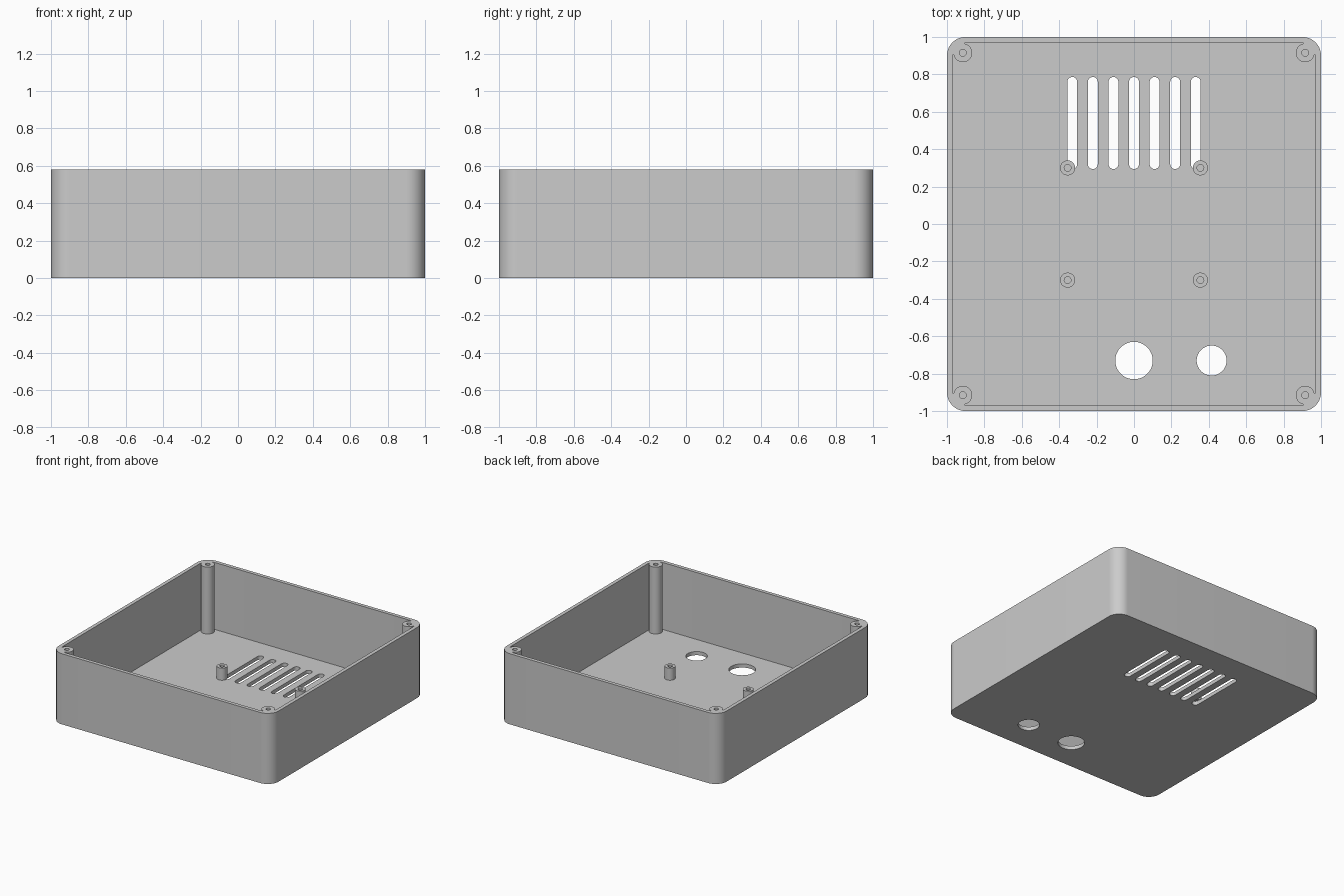
import bpy, bmesh, math

if "Cube" in bpy.data.objects:
    bpy.data.objects.remove(bpy.data.objects["Cube"], do_unlink=True)

HEIGHT, FLOOR, WALL = 0.58, 0.03, 0.03

grey = bpy.data.materials.new("plain grey")
grey.use_nodes = True
colour = (0.6, 0.6, 0.6, 1)
grey.diffuse_color = colour
grey.node_tree.nodes["Principled BSDF"].inputs["Base Color"].default_value = colour


def rounded(cx, cy, half_x, half_y, radius, steps=16):
    """Counter-clockwise outline of a rounded rectangle, slot or circle."""
    points = []
    for quarter, (sx, sy) in enumerate([(1, 1), (-1, 1), (-1, -1), (1, -1)]):
        for i in range(steps + 1):
            a = math.pi / 2 * (quarter + i / steps)
            points.append((cx + sx * (half_x - radius) + radius * math.cos(a),
                           cy + sy * (half_y - radius) + radius * math.sin(a)))
    return points


def circle(cx, cy, radius):
    return rounded(cx, cy, radius, radius, radius)


def prisms(name, shapes):
    """One object made of upright prisms, each given as (outline, bottom, top)."""
    bm = bmesh.new()
    for outline, bottom, top in shapes:
        base = bm.faces.new([bm.verts.new((x, y, bottom)) for x, y in outline])
        out = bmesh.ops.extrude_face_region(bm, geom=[base])
        for item in out["geom"]:
            if isinstance(item, bmesh.types.BMVert):
                item.co.z = top
    bmesh.ops.remove_doubles(bm, verts=bm.verts, dist=1e-5)
    bmesh.ops.recalc_face_normals(bm, faces=bm.faces)
    mesh = bpy.data.meshes.new(name)
    bm.to_mesh(mesh)
    bm.free()
    mesh.materials.append(grey)
    obj = bpy.data.objects.new(name, mesh)
    bpy.context.collection.objects.link(obj)
    return obj


def cut(target, cutter):
    """Subtract the cutter and discard it."""
    mod = target.modifiers.new("cut", "BOOLEAN")
    mod.operation, mod.solver, mod.object = "DIFFERENCE", "EXACT", cutter
    bpy.ops.object.select_all(action="DESELECT")
    target.select_set(True)
    bpy.context.view_layer.objects.active = target
    bpy.ops.object.modifier_apply(modifier=mod.name)
    bpy.data.objects.remove(cutter, do_unlink=True)


signs = [(sx, sy) for sx in (-1, 1) for sy in (-1, 1)]
corners = [(0.915 * sx, 0.915 * sy) for sx, sy in signs]
mounts = [(0.355 * sx, 0.3 * sy) for sx, sy in signs]

# Hollow space, leaving the corner posts and board standoffs standing
inner = 1 - WALL
cavity = prisms("cavity", [(rounded(0, 0, inner, inner, 0.09), FLOOR, 0.8)])
posts = [(circle(x, y, 0.05), -0.1, 1) for x, y in corners]
posts += [(circle(x, y, 0.04), -0.1, 0.13) for x, y in mounts]
cut(cavity, prisms("posts", posts))

# Open tray
case = prisms("enclosure_tray", [(rounded(0, 0, 1, 1, 0.1), 0, HEIGHT)])
cut(case, cavity)

# Vent slots and two round openings through the floor
through = FLOOR + 0.002
openings = [(rounded(0.11 * i, 0.54, 0.0265, 0.246, 0.0265, 8), -0.1, through)
            for i in range(-3, 4)]
openings += [(circle(0, -0.73, 0.1), -0.1, through),
             (circle(0.415, -0.73, 0.08), -0.1, through)]
cut(case, prisms("openings", openings))

# Screw bores in posts and standoffs
cut(case, prisms("bores", [(circle(x, y, 0.018), 0.05, 0.8) for x, y in corners + mounts]))

bpy.ops.object.select_all(action="DESELECT")
case.select_set(True)
bpy.context.view_layer.objects.active = case
bpy.ops.object.shade_smooth_by_angle(angle=math.radians(30))
